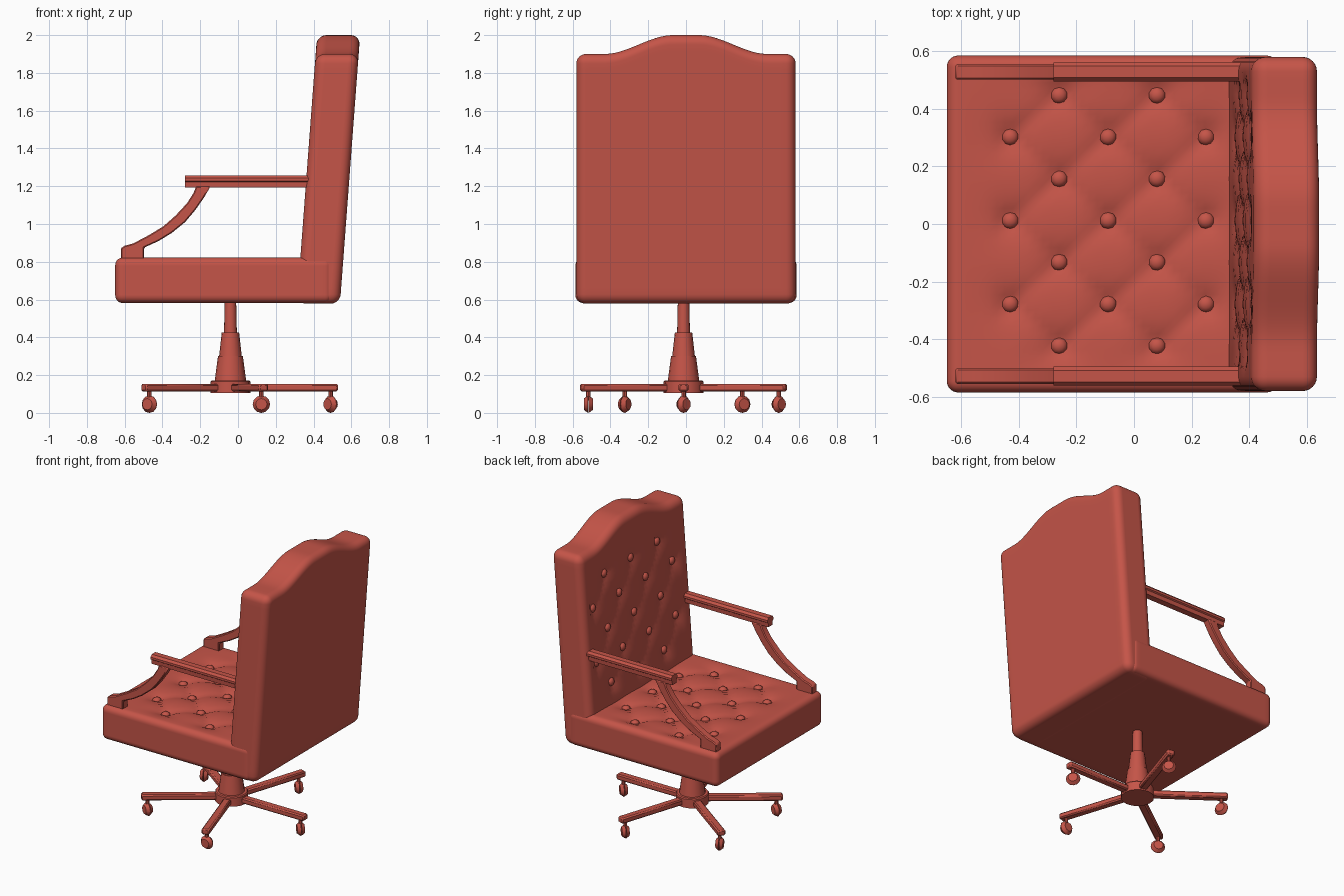
import bpy, bmesh
from math import pi, exp, cos, sin, radians
from mathutils import Matrix, Vector

if "Cube" in bpy.data.objects:
    bpy.data.objects.remove(bpy.data.objects["Cube"])

red = bpy.data.materials.new("red_leather")
red.diffuse_color = (0.56, 0.09, 0.065, 1)
red.use_nodes = True
red.node_tree.nodes["Principled BSDF"].inputs["Base Color"].default_value = red.diffuse_color


def finish(name, bm, angle=35, bevel=0):
    bmesh.ops.recalc_face_normals(bm, faces=bm.faces)
    me = bpy.data.meshes.new(name)
    bm.to_mesh(me)
    bm.free()
    me.materials.append(red)
    me.shade_smooth()
    me.set_sharp_from_angle(angle=radians(angle))
    ob = bpy.data.objects.new(name, me)
    bpy.context.collection.objects.link(ob)
    if bevel:
        m = ob.modifiers.new("bevel", "BEVEL")
        m.width, m.segments = bevel, 1
    return ob


def smooth(t):
    t = max(0.0, min(1.0, t))
    return t * t * (3 - 2 * t)


def rounded_box(lo, hi, r, n=48, k=4):
    """Dense box with rounded edges; k grid steps fall in each rounded border."""
    bm = bmesh.new()
    bmesh.ops.create_cube(bm, size=2)
    bmesh.ops.subdivide_edges(bm, edges=bm.edges[:], cuts=n - 1, use_grid_fill=True)
    for v in bm.verts:
        core, off = Vector(), Vector()
        for a in range(3):
            i = round((v.co[a] + 1) / 2 * n)
            if i < k:
                core[a], off[a] = lo[a] + r, -r * (k - i) / k
            elif i > n - k:
                core[a], off[a] = hi[a] - r, r * (i - n + k) / k
            else:
                core[a] = lo[a] + r + (hi[a] - lo[a] - 2 * r) * (i - k) / (n - 2 * k)
        v.co = core + off.normalized() * r
    return bm


# Diamond button layout: rows of 3 and 4 alternating
V0, VS = 0.012, 0.29


def button_spots(u0, us):
    return [(u0 + i * us, V0 + (j - (1.5 if i % 2 else 1)) * VS)
            for i in range(5) for j in range(4 if i % 2 else 3)]


def tuft(u, v, u0, us, spots):
    """Depth of the quilted surface at (u, v)."""
    a, b = (u - u0) / (2 * us), (v - V0) / VS
    crease = max(exp(-abs(p - round(p)) / 0.09) for p in (a + b, a - b))
    out = max(u0 - u, u - u0 - 4 * us, abs(v - V0) - 1.5 * VS, 0)
    near = min((u - s) ** 2 + (v - t) ** 2 for s, t in spots) ** 0.5
    return (1 - smooth(out / 0.07)) * 0.013 * crease + 0.03 * exp(-near / 0.05)


def add_button(bm, pos, axis):
    m = Matrix.Translation(pos) @ Vector((0, 0, 1)).rotation_difference(axis).to_matrix().to_4x4()
    bmesh.ops.create_uvsphere(bm, u_segments=10, v_segments=6, radius=0.03,
                              matrix=m @ Matrix.Diagonal((1, 1, 0.75, 1)))


# Seat cushion
SU, SS = -0.43, 0.17
spots = button_spots(SU, SS)
bm = rounded_box((-0.65, -0.585, 0.582), (0.5, 0.585, 0.822), 0.04)
for v in bm.verts:
    if v.co.z > 0.8219:
        edge = min(v.co.x + 0.61, 0.545 - abs(v.co.y))
        v.co.z -= tuft(v.co.x, v.co.y, SU, SS, spots) * smooth(edge / 0.06)
finish("seat", bm, 60)
bm = bmesh.new()
for x, y in spots:
    add_button(bm, (x, y, 0.793), Vector((0, 0, 1)))
finish("seat_buttons", bm, 60)

# Back cushion: crested top, leaning backwards
BU, BS, LEAN = 0.95, 0.185, 0.075
spots = button_spots(BU, BS)
bm = rounded_box((0.312, -0.58, 0.578), (0.54, 0.58, 2.0), 0.05)
for v in bm.verts:
    x, y, z = v.co
    z -= 0.1 * smooth((abs(y) - 0.07) / 0.36) * smooth((z - 1.4) / 0.5)
    if x < 0.3121:
        x += tuft(z, y, BU, BS, spots) * smooth((0.53 - abs(y)) / 0.06)
    v.co = (x + LEAN * (z - 0.58), y, z)
finish("back", bm, 60)
bm = bmesh.new()
for z, y in spots:
    add_button(bm, (0.342 + LEAN * (z - 0.58), y, z), Vector((-1, 0, LEAN)))
finish("back_buttons", bm, 60)


def prism(name, pts, vec, bevel=0):
    bm = bmesh.new()
    f = bm.faces.new([bm.verts.new(p) for p in pts])
    g = bmesh.ops.extrude_face_region(bm, geom=[f])["geom"]
    bmesh.ops.translate(bm, vec=vec, verts=[e for e in g if isinstance(e, bmesh.types.BMVert)])
    return finish(name, bm, 30, bevel)


# Armrests: moulded rail and curved front support
rail = [(-.022, 1.193), (.022, 1.193), (.024, 1.222), (.033, 1.228), (.033, 1.243), (.02, 1.258),
        (-.02, 1.258), (-.033, 1.243), (-.033, 1.228), (-.024, 1.222)]
support = [(-.62, .79), (-.62, .872), (-.6, .885), (-.555, .897), (-.47, .942), (-.395, .988), (-.33, 1.045),
           (-.27, 1.11), (-.235, 1.165), (-.222, 1.2), (-.145, 1.2), (-.18, 1.14), (-.225, 1.075),
           (-.28, 1.01), (-.35, .953), (-.42, .91), (-.497, .875), (-.497, .79)]
for side, s in (("left", 1), ("right", -1)):
    y = 0.528 * s
    prism("arm_rail_" + side, [(-0.28, y + a, z) for a, z in rail], (0.67, 0, 0))
    prism("arm_support_" + side, [(x, y - 0.027, z) for x, z in support], (0, 0.054, 0), 0.006)

# Central column and hub: stepped lathe profile
CX, CY = -0.04, -0.013
profile = [(0, .105), (.105, .105), (.105, .165), (.1, .172), (.083, .172), (.066, .3), (.06, .3),
           (.046, .425), (.034, .425), (.03, .6), (0, .6)]
bm = bmesh.new()
vs = [bm.verts.new((CX + r, CY, z)) for r, z in profile]
es = [bm.edges.new(p) for p in zip(vs, vs[1:])]
bmesh.ops.spin(bm, geom=vs + es, cent=(CX, CY, 0), axis=(0, 0, 1), angle=2 * pi, steps=16)
bmesh.ops.remove_doubles(bm, verts=bm.verts, dist=0.0005)
finish("column", bm)

# Five star legs with casters
for i, turn in enumerate((45, 45, 25, 60, 90)):
    a = i * 2 * pi / 5
    rot = Matrix.Translation((CX, CY, 0)) @ Matrix.Rotation(a, 4, "Z")
    bm = bmesh.new()
    bmesh.ops.create_cube(bm, size=1, matrix=rot @ Matrix.Translation((0.315, 0, 0.134))
                          @ Matrix.Diagonal((0.51, 0.052, 0.04, 1)))
    finish("base_leg_%d" % (i + 1), bm, 30, 0.008)
    hub = Matrix.Translation((CX + 0.53 * cos(a), CY + 0.53 * sin(a), 0))
    bm = bmesh.new()
    bmesh.ops.create_cone(bm, cap_ends=True, segments=8, radius1=0.012, radius2=0.012, depth=0.06,
                          matrix=hub @ Matrix.Translation((0, 0, 0.095)))
    spin = hub @ Matrix.Translation((0, 0, 0.046)) @ Matrix.Rotation(radians(turn), 4, "Z") \
        @ Matrix.Rotation(pi / 2, 4, "Y")
    for s in (-1, 1):  # twin domed wheels
        bmesh.ops.create_cone(bm, cap_ends=True, segments=12, radius1=0.046, radius2=0.03, depth=0.022,
                              matrix=spin @ Matrix.Rotation(0 if s > 0 else pi, 4, "X")
                              @ Matrix.Translation((0, 0, 0.013)))
    finish("caster_%d" % (i + 1), bm)
